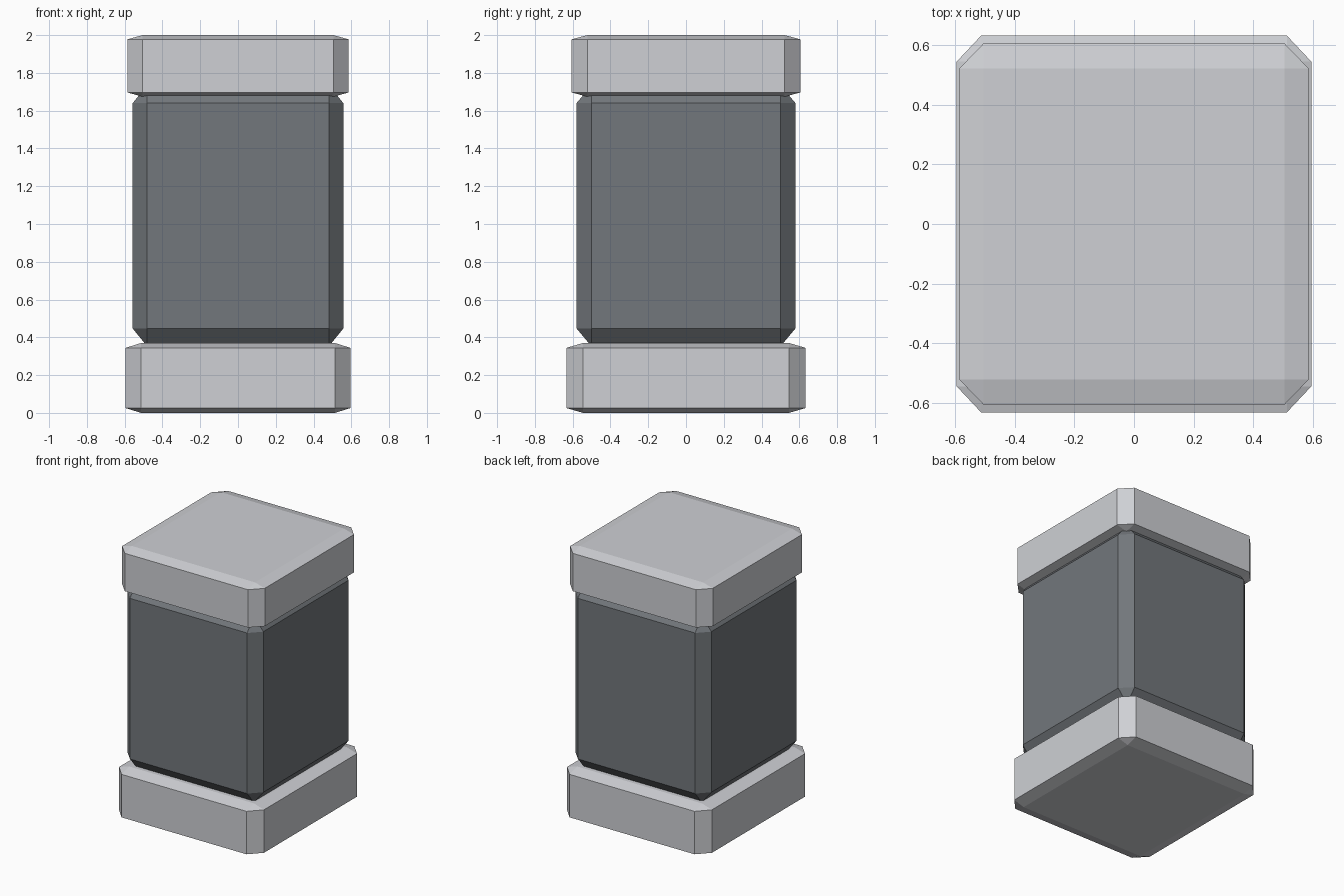
import bpy
import bmesh

default = bpy.data.objects.get("Cube")
if default:
    bpy.data.objects.remove(default, do_unlink=True)


def make_material(name, rgb):
    mat = bpy.data.materials.new(name)
    mat.use_nodes = True
    color = (*rgb, 1)
    mat.diffuse_color = color
    bsdf = next(n for n in mat.node_tree.nodes if n.type == "BSDF_PRINCIPLED")
    bsdf.inputs["Base Color"].default_value = color
    return mat


def chamfered_block(name, width, depth, bottom, top, mat):
    """Chamfered unit cube stretched to size, so chamfers stretch with it."""
    bm = bmesh.new()
    bmesh.ops.create_cube(bm, size=1)
    bmesh.ops.bevel(bm, geom=bm.edges[:], offset=0.069, segments=1,
                    affect="EDGES", clamp_overlap=True)
    bmesh.ops.scale(bm, vec=(width, depth, top - bottom), verts=bm.verts)
    bmesh.ops.translate(bm, vec=(0, 0, (top + bottom) / 2), verts=bm.verts)
    mesh = bpy.data.meshes.new(name)
    bm.to_mesh(mesh)
    bm.free()
    mesh.materials.append(mat)
    obj = bpy.data.objects.new(name, mesh)
    bpy.context.collection.objects.link(obj)
    return obj


light_grey = make_material("light grey", (0.62, 0.63, 0.66))
dark_grey = make_material("dark grey", (0.17, 0.185, 0.2))

# Wide foot, dark column sunk into both ends, and cap
chamfered_block("base", 1.19, 1.265, 0, 0.37, light_grey)
chamfered_block("column", 1.116, 1.16, 0.352, 1.735, dark_grey)
chamfered_block("cap", 1.172, 1.212, 1.674, 2, light_grey)
